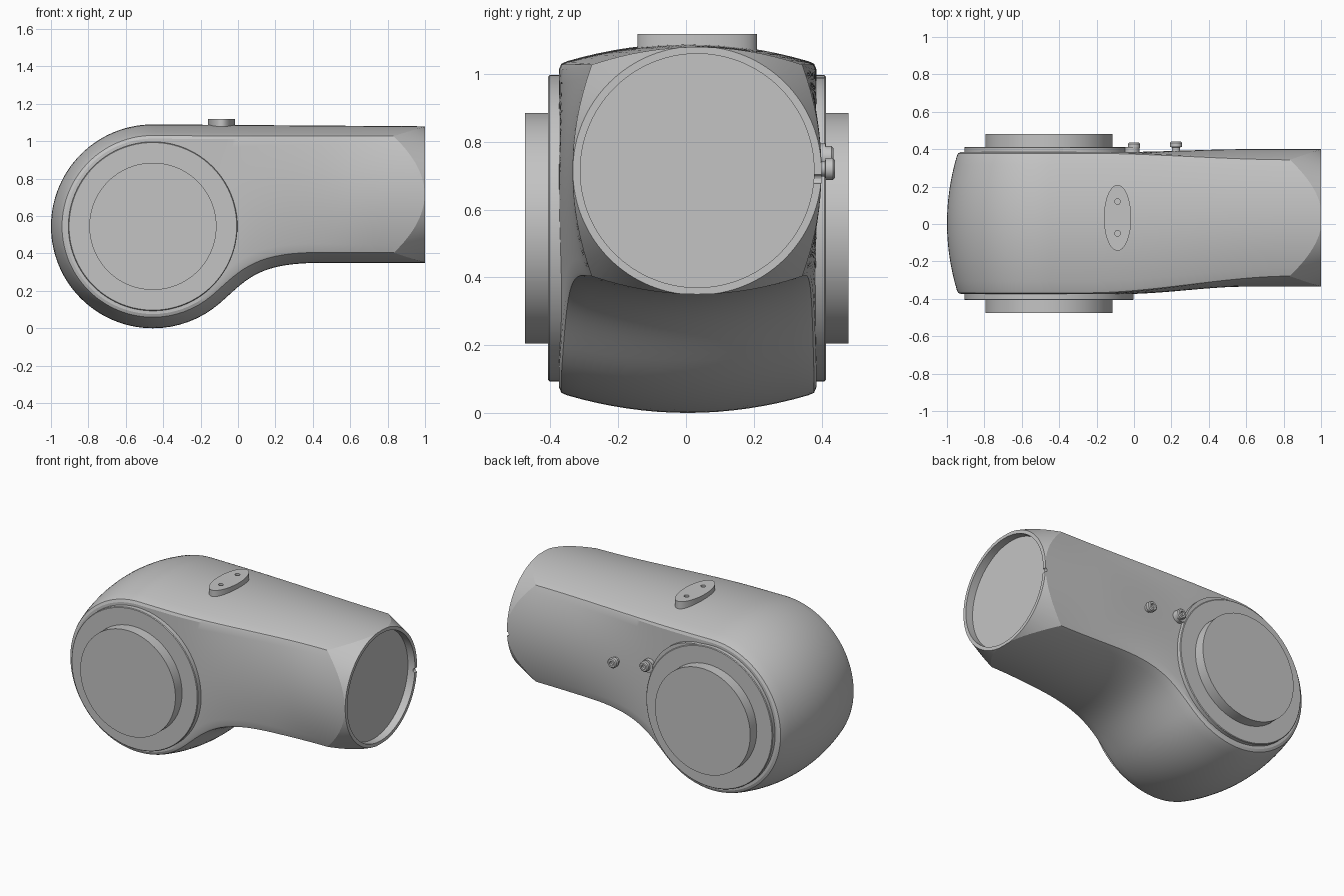
import bpy, bmesh, math
from mathutils import Vector, Matrix
from mathutils.geometry import interpolate_bezier

if "Cube" in bpy.data.objects:
    bpy.data.objects.remove(bpy.data.objects["Cube"])

GREY = bpy.data.materials.new("satin_grey")
GREY.use_nodes = True
COLOUR = (0.55, 0.55, 0.55, 1)
GREY.diffuse_color = COLOUR
GREY.node_tree.nodes["Principled BSDF"].inputs["Base Color"].default_value = COLOUR

HUB = Vector((-0.455, 0.545))   # hub axis in x, z
R = 0.545                       # hub outer radius
BORE = Vector((0.0, 0.033, 0.715))


def make(name, bm):
    bmesh.ops.remove_doubles(bm, verts=bm.verts, dist=1e-5)
    bmesh.ops.recalc_face_normals(bm, faces=bm.faces)
    mesh = bpy.data.meshes.new(name)
    bm.to_mesh(mesh)
    bm.free()
    mesh.materials.append(GREY)
    obj = bpy.data.objects.new(name, mesh)
    bpy.context.collection.objects.link(obj)
    return obj


def activate(obj):
    bpy.ops.object.select_all(action="DESELECT")
    obj.select_set(True)
    bpy.context.view_layer.objects.active = obj


def smooth(obj, angle=25):
    activate(obj)
    bpy.ops.object.shade_smooth_by_angle(angle=math.radians(angle))


def boolean(obj, cutter, operation):
    activate(obj)
    mod = obj.modifiers.new("cut", "BOOLEAN")
    mod.object, mod.operation, mod.solver = cutter, operation, "EXACT"
    bpy.ops.object.modifier_apply(modifier=mod.name)
    bpy.data.objects.remove(cutter)


def lathe(name, profile, centre, axis, sides=96):
    """Turned solid from (radius, height) pairs along an axis."""
    bm = bmesh.new()
    rings = [[bm.verts.new((r * math.cos(k * math.tau / sides),
                            r * math.sin(k * math.tau / sides), h))
              for k in range(sides)] for r, h in profile]
    for a, b in zip(rings, rings[1:]):
        for k in range(sides):
            j = (k + 1) % sides
            bm.faces.new((a[k], a[j], b[j], b[k]))
    bm.faces.new(rings[0])
    bm.faces.new(rings[-1])
    turn = Vector((0, 0, 1)).rotation_difference(Vector(axis)).to_matrix().to_4x4()
    bm.transform(Matrix.Translation(centre) @ turn)
    return make(name, bm)


def ease(x, a, b):
    t = min(max((x - a) / (b - a), 0), 1)
    return t * t * (3 - 2 * t)


def on_hub(angle):
    return HUB + R * Vector((math.cos(angle), math.sin(angle)))


# Elbow outline: paired top and bottom points from the hub tip to the arm end
top, bottom = [], []
for i in range(29):
    a = math.pi / 2 * i / 28
    top.append(on_hub(math.pi - a))
    bottom.append(on_hub(math.pi + a))
end = math.acos(0.355 / R)
arm = [on_hub(-math.pi / 2 + (math.pi / 2 - end) * i / 8) for i in range(1, 9)]
arm += [p.to_2d() for p in interpolate_bezier(
    arm[-1].to_3d(), Vector((0.05, 0.262, 0)), Vector((0.1, 0.35, 0)),
    Vector((0.45, 0.35, 0)), 18)][1:]
arm += [Vector((0.45 + 0.6 * i / 16, 0.35)) for i in range(1, 17)]
bottom += arm
top += [Vector((p.x, 1.09 - 0.007 * (p.x - HUB.x))) for p in arm]


def normal(points, other, i, sign):
    before = points[i - 1] if i else other[1]
    after = points[min(i + 1, len(points) - 1)]
    t = (after - before).normalized()
    return Vector((-t.y, t.x)) * sign


# Body shell: crowned top and bottom, softly bulged sides
bm = bmesh.new()
rings = []
CROWN = 0.052
for i, (t, b) in enumerate(zip(top, bottom)):
    nt, nb = normal(top, bottom, i, 1), normal(bottom, top, i, -1)
    taper, swell = ease(t.x, -0.25, 0.85), ease(t.x, -0.05, 0.6)
    front, back = -0.375 + 0.095 * taper, 0.385 - 0.04 * taper
    front_mid, back_mid = -0.375 + 0.04 * swell, 0.385 + 0.015 * swell
    f = 0.024 - 0.018 * taper
    across = []
    for k in range(17):
        v = k / 8 - 1
        y = (front + back) / 2 + v * ((back - front) / 2 - f)
        across.append((y, CROWN * v * v))
    across = ([(front + 0.3 * f, CROWN + 0.3 * f)] + across
              + [(back - 0.3 * f, CROWN + 0.3 * f)])
    top_row = [(p.x, y, p.y) for y, d in across for p in [t - nt * d]]
    low_row = [(p.x, y, p.y) for y, d in across for p in [b - nb * d]]
    hi, lo = t - nt * (CROWN + f), b - nb * (CROWN + f)

    def side(edge, mid):
        row = []
        for k in range(17):
            u = k / 8 - 1
            p = hi.lerp(lo, k / 16)
            row.append((p.x, edge + (mid - edge) * (1 - u * u), p.y))
        return row

    loop = (top_row + side(back, back_mid) + low_row[::-1]
            + side(front, front_mid)[::-1])
    rings.append([bm.verts.new(co) for co in loop])
count = len(rings[0])
for a, b in zip(rings, rings[1:]):
    for k in range(count):
        j = (k + 1) % count
        bm.faces.new((a[k], a[j], b[j], b[k]))
bm.faces.new(rings[-1])
bm.faces.new(rings[0])
# Collapse the tip, where the top and bottom meet
bmesh.ops.remove_doubles(bm, verts=bm.verts, dist=1e-5)
bmesh.ops.dissolve_degenerate(bm, edges=bm.edges, dist=1e-5)
for face in [f for f in bm.faces if f.calc_area() < 1e-9]:
    bm.faces.remove(face)
body = make("elbow_body", bm)

# Conical trim at the arm end, bore recess and rim notch
boolean(body, lathe("trim", [(1.687, -2), (0.367, 1)], BORE, (1, 0, 0), 128), "INTERSECT")
boolean(body, lathe("bore", [(0.345, 0.95), (0.345, 1.1)], BORE, (1, 0, 0), 128), "DIFFERENCE")
boolean(body, lathe("notch", [(0.013, 0.3), (0.013, 0.5)], (1, 0, 0.69), (0, 1, 0), 16), "DIFFERENCE")
smooth(body, 20)

# Joint covers on both sides of the hub
centre = Vector((HUB.x, 0, HUB.y))
for name, sign, flange, cap in (("front", -1, 0.407, 0.475), ("back", 1, 0.413, 0.48)):
    smooth(lathe(name + "_flange", [(0.452, 0.3), (0.452, flange - 0.004), (0.448, flange)],
                 centre, (0, sign, 0)))
    smooth(lathe(name + "_cap", [(0.34, 0.3), (0.34, cap)], centre, (0, sign, 0)))

# Clamp lobe and lug on the back flange
lean = math.radians(50)
lobe_centre = centre + 0.125 * Vector((math.cos(lean), 0, math.sin(lean)))
smooth(lathe("back_clamp_lobe", [(0.35, 0.3), (0.35, 0.409)], lobe_centre, (0, 1, 0)))
smooth(lathe("back_clamp_lug", [(0.04, 0.3), (0.04, 0.411)], (-0.01, 0, 0.755), (0, 1, 0), 32))

# Socket screws: lug screw and stop pin
for name, x, z, head in (("lug_screw", 0.0, 0.755, 0.435), ("stop_pin", 0.225, 0.72, 0.44)):
    smooth(lathe(name, [(0.022, 0.3), (0.022, head - 0.03), (0.032, head - 0.028),
                        (0.032, head - 0.006), (0.026, head), (0.014, head),
                        (0.014, head - 0.015)], (x, 0, z), (0, 1, 0), 32))

# Oval plate on top with two screw holes
plate = lathe("top_plate", [(1, 1.05), (1, 1.118)], (0, 0, 0), (0, 0, 1), 64)
plate.data.transform(Matrix.Translation((-0.088, 0.033, 0)) @ Matrix.Diagonal((0.073, 0.176, 1, 1)))
for y in (-0.05, 0.12):
    boolean(plate, lathe("hole", [(0.015, 1.1), (0.015, 1.2)], (-0.088, y, 0), (0, 0, 1), 24), "DIFFERENCE")
smooth(plate)
